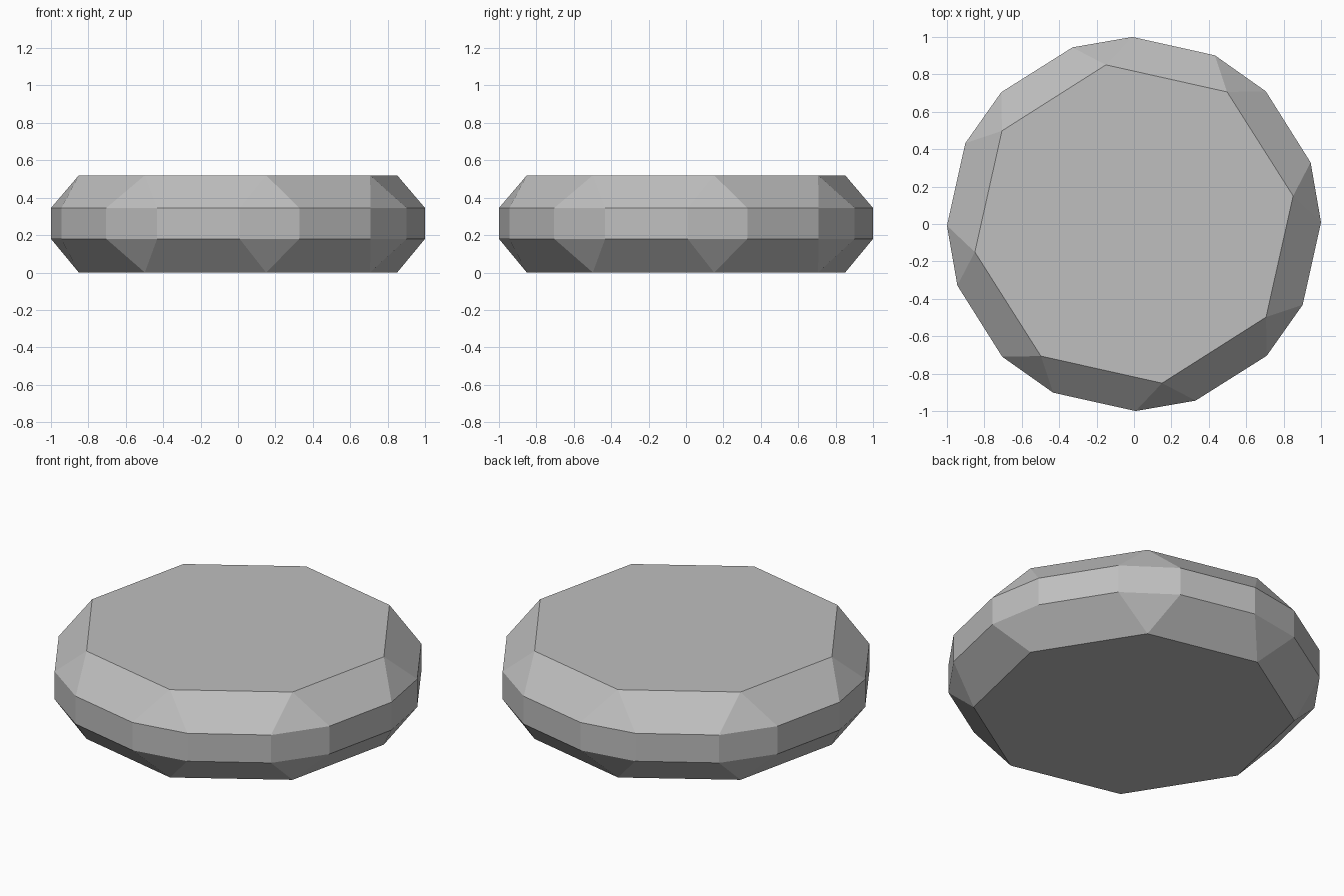
import bpy, bmesh
from math import radians, cos, sin

cube = bpy.data.objects.get("Cube")
if cube:
    bpy.data.objects.remove(cube, do_unlink=True)

# Single grey stone colour
grey = bpy.data.materials.new("stone_grey")
grey.use_nodes = True
colour = (0.52, 0.52, 0.52, 1)
grey.diffuse_color = colour
bsdf = next(n for n in grey.node_tree.nodes if n.type == 'BSDF_PRINCIPLED')
bsdf.inputs["Base Color"].default_value = colour

RIM_ANGLES = (0.5, 19.2, 45.2, 64.4)    # repeated each quarter turn
FACE_ANGLES = (10.0, 54.8)
bm = bmesh.new()


def ring(angles, radius, z):
    """Closed ring of vertices with four-fold symmetry."""
    return [bm.verts.new((radius * cos(radians(a + q)), radius * sin(radians(a + q)), z))
            for q in (0, 90, 180, 270) for a in angles]


def cap(face_ring, rim):
    """Flat octagon with a bevel of alternating triangles and quads."""
    bm.faces.new(face_ring)
    for i, v in enumerate(face_ring):
        a, b, c = (rim[(2 * i + k) % 16] for k in range(3))
        bm.faces.new((v, a, b))
        bm.faces.new((v, b, c, face_ring[(i + 1) % 8]))


# Rings of the faceted disc
bottom = ring(FACE_ANGLES, 0.864, 0.0)
rim_low = ring(RIM_ANGLES, 1.0, 0.18)
rim_high = ring(RIM_ANGLES, 1.0, 0.345)
top = ring(FACE_ANGLES, 0.864, 0.52)

# Flat faces, bevels and upright band
cap(bottom, rim_low)
cap(top, rim_high)
for i in range(16):
    j = (i + 1) % 16
    bm.faces.new((rim_low[i], rim_low[j], rim_high[j], rim_high[i]))
bmesh.ops.recalc_face_normals(bm, faces=bm.faces)

mesh = bpy.data.meshes.new("faceted_disc")
bm.to_mesh(mesh)
bm.free()
mesh.materials.append(grey)
disc = bpy.data.objects.new("faceted_disc", mesh)
bpy.context.collection.objects.link(disc)
